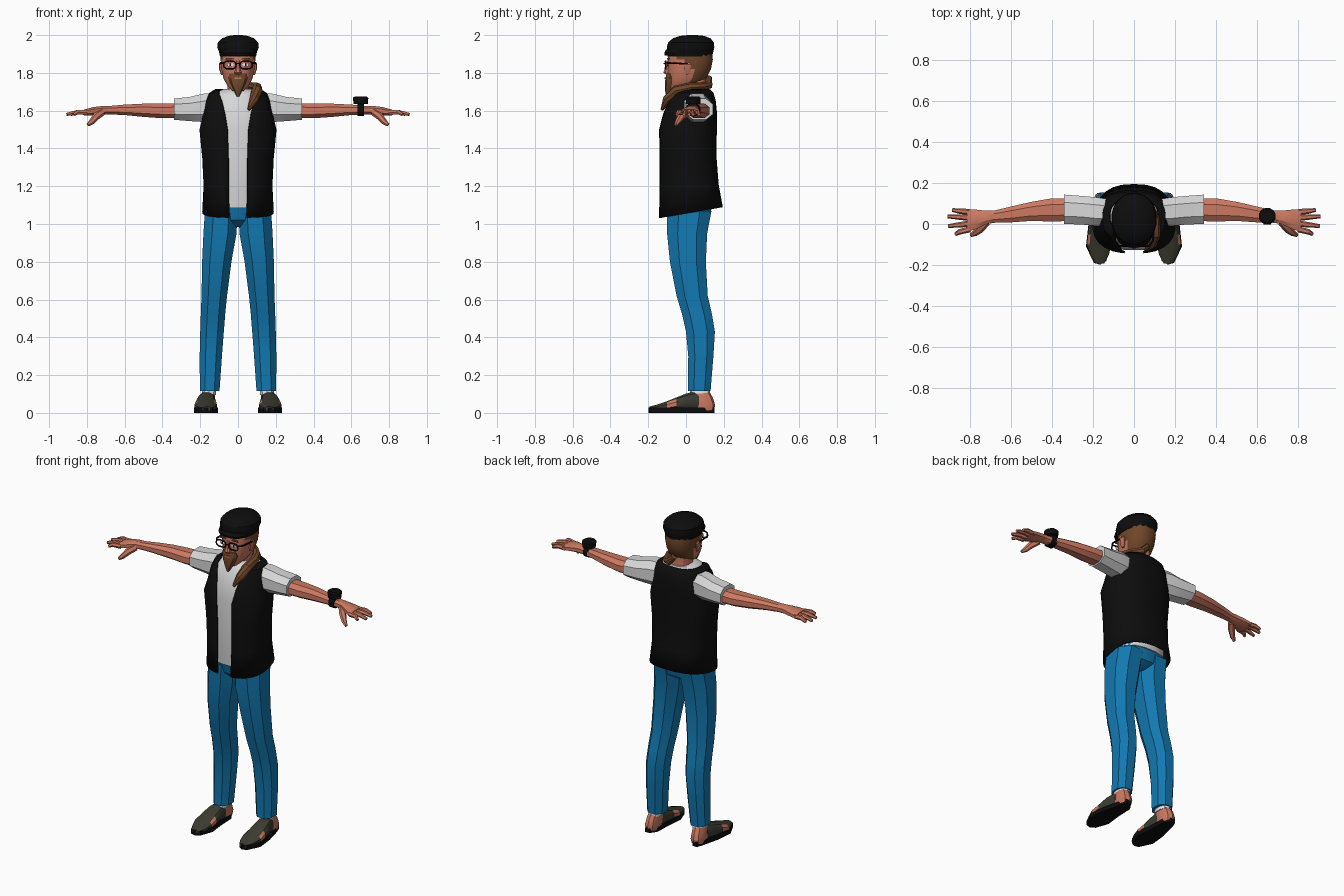
import bpy, bmesh, math
from mathutils import Vector


def material(name, r, g, b):
    m = bpy.data.materials.new(name)
    m.diffuse_color = (r, g, b, 1)
    return m


BLACK = material("black cloth", .004, .004, .004)
SHIRT = material("light grey shirt", .68, .68, .68)
BLUE = material("blue denim", .006, .19, .44)
SKIN = material("skin", .60, .19, .12)
HAIR = material("brown hair", .16, .062, .022)
SHOE = material("olive grey leather", .045, .045, .032)
WHITE = material("white", .85, .85, .85)


def add(name, verts, faces, mats, mirror=False, rule=None, angle=30):
    me = bpy.data.meshes.new(name)
    me.from_pydata(verts, [], faces)
    bm = bmesh.new()
    bm.from_mesh(me)
    bmesh.ops.recalc_face_normals(bm, faces=bm.faces)
    if rule:
        for f in bm.faces:
            f.material_index = rule(f.calc_center_median(), f.normal)
    bm.to_mesh(me)
    bm.free()
    for m in mats:
        me.materials.append(m)
    ob = bpy.data.objects.new(name, me)
    bpy.context.collection.objects.link(ob)
    bpy.ops.object.select_all(action='DESELECT')
    ob.select_set(True)
    bpy.context.view_layer.objects.active = ob
    bpy.ops.object.shade_smooth_by_angle(angle=math.radians(angle))
    if mirror:
        ob.modifiers.new("mirror", 'MIRROR')
    return ob


def skin_rings(count, n, start=0):
    """Side quads and two end caps for stacked rings of n points."""
    faces = [tuple(range(start, start + n)),
             tuple(range(start + (count - 1) * n, start + count * n))]
    for i in range(count - 1):
        for j in range(n):
            a, b = start + i * n + j, start + i * n + (j + 1) % n
            faces.append((a, b, b + n, a + n))
    return faces


def power(v, p):
    return math.copysign(abs(v) ** p, v)


def loft(name, rings, mats, n=12, axis='z', p=.85, **kw):
    """Each ring: position on the axis, then low/high bounds of the other two axes."""
    angs = [2 * math.pi * (j + .5) / n for j in range(n)]
    unit = [(power(math.cos(a), p), power(math.sin(a), p)) for a in angs]
    top = max(u for u, _ in unit)
    verts = []
    for t, a0, a1, b0, b1 in rings:
        for u, v in unit:
            a = (a0 + a1) / 2 + (a1 - a0) / 2 * u / top
            b = (b0 + b1) / 2 + (b1 - b0) / 2 * v / top
            verts.append({'z': (a, b, t), 'x': (t, a, b), 'y': (a, t, b)}[axis])
    return add(name, verts, skin_rings(len(rings), n), mats, **kw)


def tubes(name, paths, mats, n=6, **kw):
    """Each path: list of (x, y, z, radius)."""
    verts, faces = [], []
    for path in paths:
        pts = [Vector(q[:3]) for q in path]
        start = len(verts)
        for i, q in enumerate(path):
            d = (pts[min(i + 1, len(pts) - 1)] - pts[max(i - 1, 0)]).normalized()
            side = d.cross(Vector((0, 0, 1)) if abs(d.z) < .9 else Vector((0, 1, 0))).normalized()
            up = side.cross(d)
            for j in range(n):
                a = 2 * math.pi * j / n
                verts.append(pts[i] + q[3] * (side * math.cos(a) + up * math.sin(a)))
        faces += skin_rings(len(path), n, start)
    return add(name, verts, faces, mats, **kw)


# Trousers
loft("trouser_leg", [(.115, .098, .202, .01, .13), (.3, .085, .203, .012, .145),
                     (.43, .075, .2, 0, .153), (.52, .068, .197, -.02, .138),
                     (.62, .058, .193, -.05, .115), (.8, .035, .19, -.085, .105),
                     (.95, .008, .183, -.1, .112), (1.07, .002, .175, -.1, .135)],
     [BLUE], n=8, mirror=True)
loft("trouser_hips", [(.985, -.06, .06, -.05, .07), (1.02, -.16, .16, -.085, .12),
                      (1.1, -.165, .165, -.105, .14)], [BLUE], n=12)

# Shirt body and sleeves
loft("shirt_body", [(1.085, -.162, .162, -.112, .145), (1.2, -.16, .16, -.12, .145),
                    (1.5, -.178, .178, -.127, .14), (1.6, -.155, .155, -.11, .135),
                    (1.68, -.13, .13, -.08, .13), (1.7, -.105, .105, -.065, .125),
                    (1.715, -.075, .075, -.03, .115)], [SHIRT], n=16)
loft("shirt_sleeve", [(.12, -.005, .12, 1.54, 1.69), (.18, -.01, .13, 1.54, 1.69),
                      (.26, -.002, .137, 1.545, 1.672), (.34, .0, .143, 1.552, 1.664)],
     [SHIRT], n=8, axis='x', mirror=True)

# Open vest: half shell from the front edge round to the spine, mirrored
STEPS, P = 12, .8
verts, faces = [], []
vest = [(1.06, .185, -.14, .19, .045, .17), (1.2, .178, -.137, .168, .05, .05),
        (1.35, .185, -.137, .157, .05, 0), (1.5, .2, -.14, .158, .055, 0),
        (1.58, .18, -.122, .16, .068, 0), (1.65, .167, -.1, .153, .085, 0),
        (1.69, .15, -.08, .142, .1, 0), (1.71, .118, -.05, .125, .1, 0)]
for z, rx, y0, y1, gap, tilt in vest:
    a0 = math.asin((gap / rx) ** (1 / P))
    for k in range(STEPS + 1):
        a = a0 + (math.pi - a0) * k / STEPS
        y = (y1 - y0) / 2 * -power(math.cos(a), P)
        x = 0 if k == STEPS else rx * abs(math.sin(a)) ** P
        verts.append((x, y + (y0 + y1) / 2, z + tilt * y))
for i in range(len(vest) - 1):
    for k in range(STEPS):
        a = i * (STEPS + 1) + k
        faces.append((a, a + 1, a + STEPS + 2, a + STEPS + 1))
ob = add("vest", verts, faces, [BLACK], mirror=True)
solid = ob.modifiers.new("thickness", 'SOLIDIFY')
solid.thickness, solid.offset = .01, 0

# Arms and hands
loft("arm", [(.3, .015, .125, 1.56, 1.64), (.4, .012, .125, 1.56, 1.638),
             (.5, .015, .108, 1.567, 1.637), (.6, .008, .085, 1.577, 1.632),
             (.68, .006, .066, 1.58, 1.625), (.72, .0, .065, 1.58, 1.625),
             (.77, -.025, .07, 1.575, 1.618), (.815, -.04, .073, 1.575, 1.605)],
     [SKIN], n=8, axis='x', mirror=True)
fingers = [[(.8, y0, 1.59, .015), (.85, (y0 + y1) / 2, 1.592, .0135), (tip, y1, 1.58, .009)]
           for y0, y1, tip in ((.058, .068, .885), (.03, .037, .908), (.002, -.01, .905), (-.026, -.05, .87))]
thumb = [(.72, .01, 1.592, .02), (.75, -.025, 1.57, .02), (.775, -.045, 1.54, .015), (.795, -.055, 1.524, .009)]
tubes("fingers", fingers + [thumb], [SKIN], mirror=True)

# Wrist watch on one side
loft("watch_strap", [(.632, -.002, .076, 1.572, 1.64), (.668, -.002, .074, 1.572, 1.638)],
     [BLACK], n=12, axis='x')
loft("watch_case", [(1.635, .612, .688, .0, .076), (1.668, .608, .69, -.002, .078),
                    (1.675, .618, .68, .006, .07)], [BLACK], n=12, p=1)

# Sandals, heels and socks
outline = [(.15, .15), (.122, .11), (.118, 0), (.107, -.1), (.135, -.18), (.165, -.198),
           (.195, -.19), (.234, -.11), (.222, 0), (.195, .11), (.18, .15)]
n = len(outline)
add("sandal_sole", [(x, y, z) for z in (0, .028) for x, y in outline],
    skin_rings(2, n), [BLACK], mirror=True)
loft("sandal_upper", [(-.193, .145, .187, .01, .034), (-.15, .122, .213, .01, .045),
                      (-.1, .112, .23, .01, .062), (-.05, .115, .225, .01, .082),
                      (.0, .12, .218, .01, .102), (.045, .122, .205, .01, .113),
                      (.07, .125, .2, .01, .105)], [SHOE, SKIN], n=12, axis='y', mirror=True,
     rule=lambda c, nor: int(-.1 < c.y < -.05 and .04 < c.z < .07 and abs(nor.x) > .3))
loft("heel", [(.012, .125, .195, .04, .145), (.04, .12, .2, .03, .152),
              (.08, .122, .195, .02, .14), (.115, .12, .19, .025, .12)],
     [SKIN], n=10, mirror=True)
loft("sock", [(.095, .116, .192, .022, .126), (.14, .115, .19, .024, .122)],
     [WHITE], n=10, mirror=True)

# Neck and head, hair painted at the back
loft("neck", [(1.66, -.068, .068, -.035, .115), (1.72, -.056, .056, -.025, .105),
              (1.8, -.055, .055, -.03, .11)], [SKIN], n=12)
loft("head", [(1.705, -.03, .03, -.085, -.03), (1.73, -.055, .055, -.09, .06),
              (1.77, -.077, .077, -.094, .108), (1.82, -.087, .087, -.094, .132),
              (1.87, -.092, .092, -.096, .142), (1.92, -.09, .09, -.09, .135)],
     [SKIN, HAIR], n=16,
     rule=lambda c, nor: int((c.y > .02 and c.z > 1.74) or (c.y > -.03 and c.z > 1.88)))
loft("ear", [(1.79, .08, .09, -.005, .015), (1.82, .082, .1, -.012, .025),
             (1.845, .082, .102, -.01, .028), (1.855, .085, .096, 0, .018)], [SKIN], n=8, mirror=True)
loft("nose", [(1.792, -.016, .016, -.108, -.08), (1.802, -.019, .019, -.12, -.08),
              (1.83, -.011, .011, -.11, -.08), (1.865, -.009, .009, -.1, -.08)], [SKIN], n=8)

# Beard, lip and ponytail over one shoulder
loft("beard", [(1.675, -.006, .006, -.104, -.09), (1.71, -.024, .024, -.112, -.065),
               (1.745, -.042, .042, -.112, -.04), (1.775, -.052, .052, -.108, -.04),
               (1.797, -.045, .045, -.102, -.05)], [HAIR], n=12)
loft("lip", [(1.768, -.018, .018, -.113, -.105), (1.776, -.018, .018, -.113, -.105)], [SKIN], n=8)
tubes("ponytail", [[(0, .12, 1.775, .018), (.035, .12, 1.735, .022), (.075, .08, 1.725, .025),
                    (.1, .02, 1.722, .027), (.1, -.05, 1.705, .03), (.085, -.1, 1.66, .025),
                    (.057, -.127, 1.605, .008)]], [HAIR], n=8)

# Eyes, brows and glasses
loft("eye", [(1.834, .03, .052, -.0985, -.092), (1.843, .022, .058, -.0985, -.092),
             (1.852, .03, .052, -.0985, -.092)], [WHITE], n=8, mirror=True)
loft("pupil", [(1.836, .036, .046, -.101, -.098), (1.85, .036, .046, -.101, -.098)],
     [BLACK], n=8, mirror=True)
loft("brow", [(1.872, .018, .066, -.1, -.088), (1.88, .022, .062, -.1, -.088)],
     [HAIR], n=8, mirror=True)
rim = []
for k in range(13):
    a = 2 * math.pi * k / 12
    rim.append((.043 + .033 * power(math.cos(a), .7), -.108, 1.842 + .021 * power(math.sin(a), .7), .0045))
tubes("glasses", [rim, [(.074, -.106, 1.853, .005), (.093, -.08, 1.852, .005), (.096, .01, 1.848, .005)],
                  [(0, -.116, 1.85, .004), (.014, -.108, 1.848, .004)]], [BLACK], mirror=True)

# Flat cap with a short peak
loft("cap", [(1.888, -.096, .096, -.098, .138), (1.91, -.1, .1, -.1, .144),
             (1.935, -.11, .11, -.102, .15), (1.96, -.107, .107, -.095, .148),
             (1.983, -.085, .085, -.07, .13), (1.996, -.05, .05, -.03, .095),
             (2.0, -.02, .02, .01, .055)], [BLACK], n=20, p=.95)
loft("cap_peak", [(1.893, -.082, .082, -.113, .02), (1.905, -.088, .088, -.115, .02),
                  (1.925, -.085, .085, -.105, .02)], [BLACK], n=16, p=.9)
